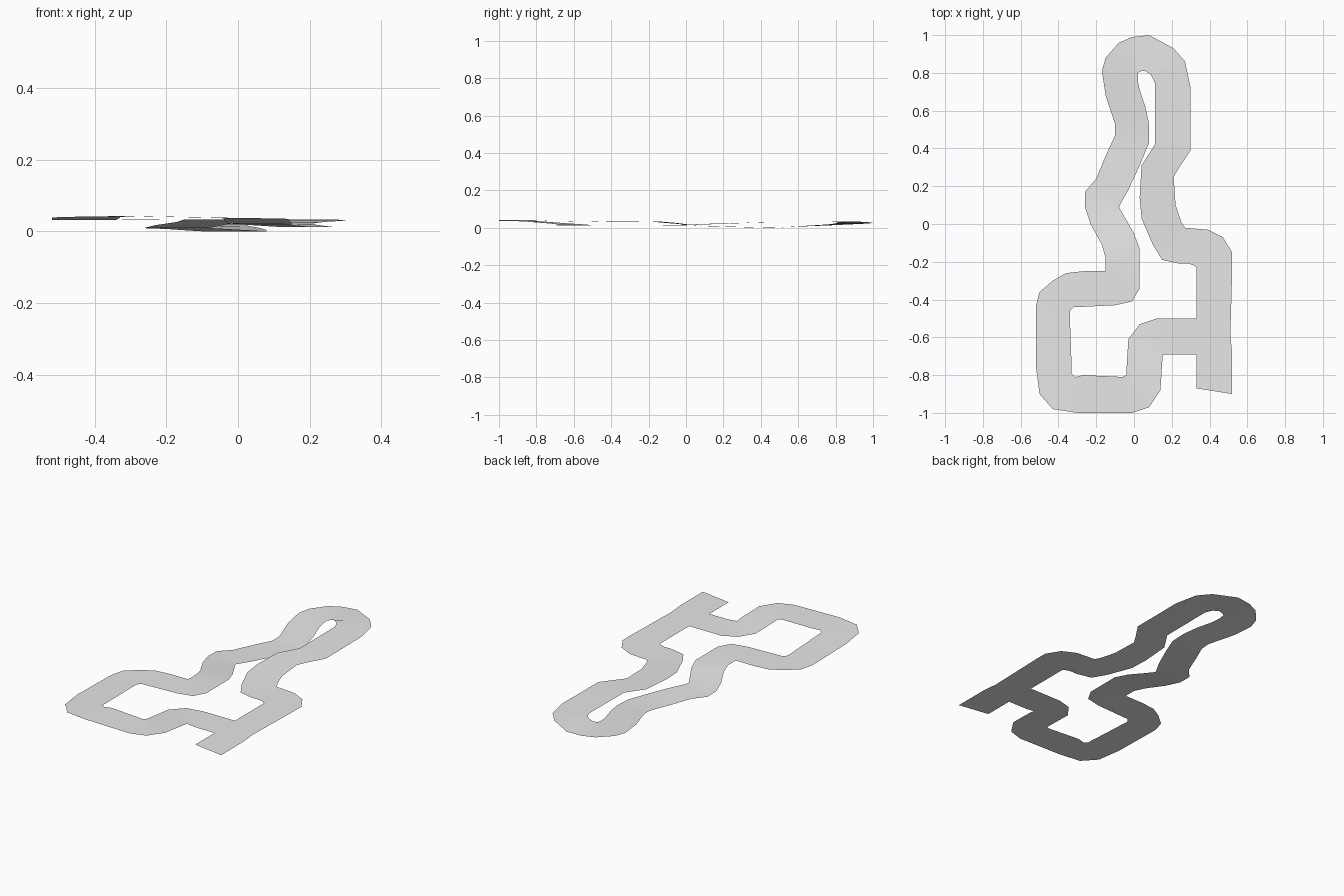
import bpy
import bmesh
from mathutils import Vector

# Remove the default cube
default_cube = bpy.data.objects.get("Cube")
if default_cube:
    bpy.data.objects.remove(default_cube, do_unlink=True)

# Single flat road colour
asphalt = bpy.data.materials.new("light_grey_asphalt")
asphalt.use_nodes = True
grey = (0.8, 0.8, 0.8, 1.0)
asphalt.diffuse_color = grey
asphalt.node_tree.nodes["Principled BSDF"].inputs["Base Color"].default_value = grey

ROAD_LEVEL = 0.012
UNIT = 0.01  # plan coordinates are given in hundredths

bm = bmesh.new()
previous_edge = None
previous_height = ROAD_LEVEL


def midpoint(station):
    """Centre of the road at a station."""
    outer_x, outer_y, inner_x, inner_y = station
    return Vector((outer_x + inner_x, outer_y + inner_y)) / 2


def add_run(end_height, stations):
    """Extend the road ribbon through (outer x, y, inner x, y) stations,
    ramping evenly along its length from the last height to end_height."""
    global previous_edge, previous_height, previous_mid
    lengths, travelled = [], 0.0
    last_mid = midpoint(stations[0]) if previous_edge is None else previous_mid
    for station in stations:
        mid = midpoint(station)
        travelled += (mid - last_mid).length
        lengths.append(travelled)
        last_mid = mid
    for station, length in zip(stations, lengths):
        outer_x, outer_y, inner_x, inner_y = station
        ramp = length / travelled
        z = previous_height + (end_height - previous_height) * ramp
        outer = bm.verts.new((outer_x * UNIT, outer_y * UNIT, z))
        inner = bm.verts.new((inner_x * UNIT, inner_y * UNIT, z))
        if previous_edge:
            bm.faces.new((previous_edge[0], outer, inner, previous_edge[1]))
        previous_edge = (outer, inner)
    previous_height, previous_mid = end_height, last_mid


# Level entry stem and first bend
add_run(ROAD_LEVEL, [
    (52, -90, 33, -87), (52, -69, 33, -69), (51, -59, 33, -50),
    (52, -24, 33, -23), (52, -15, 32, -22), (47, -7, 29, -21),
    (39, -3, 24, -21), (27, -2, 15, -19),
])
# Climb to the back straight
add_run(0.03, [
    (25, 1, 10, -11), (22, 10, 4, 3), (21, 25, 3, 14),
    (24, 30, 4, 31), (30, 39, 11, 42),
])
# Back straight
add_run(0.033, [
    (30, 56, 11, 52), (30, 72, 11, 75), (27, 86, 9, 79), (21, 93, 6, 81),
])
# Hairpin
add_run(0.015, [
    (8, 100, 4, 81), (-1, 99, 2, 80), (-8, 96, 2, 79),
    (-15, 88, 2, 76), (-17, 81, 3, 71),
])
# Dip after the hairpin
add_run(0.0, [(-15, 68, 6, 62), (-10, 53, 8, 53), (-10, 47, 8, 43)])
# Winding stretch
add_run(0.01, [
    (-15, 36, 3, 31), (-20, 24, -3, 18), (-26, 17, -7, 11), (-26, 9, -8, 9),
])
# Rise to the corner
add_run(0.033, [
    (-23, 0, -4, 2), (-17, -11, 0, -5), (-15, -18, 3, -13),
])
# Level shoulder
add_run(0.032, [
    (-15, -25, 3, -34), (-17, -25, -1, -41), (-27, -25, -10, -43),
    (-36, -26, -30, -44), (-43, -30, -32, -44), (-50, -36, -34, -46),
    (-52, -44, -34, -48),
])
# Side straight up to the highest corner
add_run(0.043, [
    (-52, -75, -33, -76), (-50, -90, -33, -79),
    (-43, -98, -31, -81), (-30, -100, -27, -80),
])
# Front straight
add_run(0.035, [(-1, -100, -6, -81), (8, -97, -4, -80), (14, -88, -4, -78)])
# Descent and junction with the entry stem
add_run(ROAD_LEVEL, [(15, -72, -3, -61), (15, -69, 3, -53), (21, -69, 12, -50)])
add_run(ROAD_LEVEL, [(33, -69, 33, -50)])

# Weld the junction and finish the road surface
bmesh.ops.remove_doubles(bm, verts=bm.verts[:], dist=0.001)
for face in bm.faces:
    face.smooth = True
mesh = bpy.data.meshes.new("road_surface")
bm.to_mesh(mesh)
bm.free()
mesh.materials.append(asphalt)
road = bpy.data.objects.new("road_surface", mesh)
bpy.context.collection.objects.link(road)
